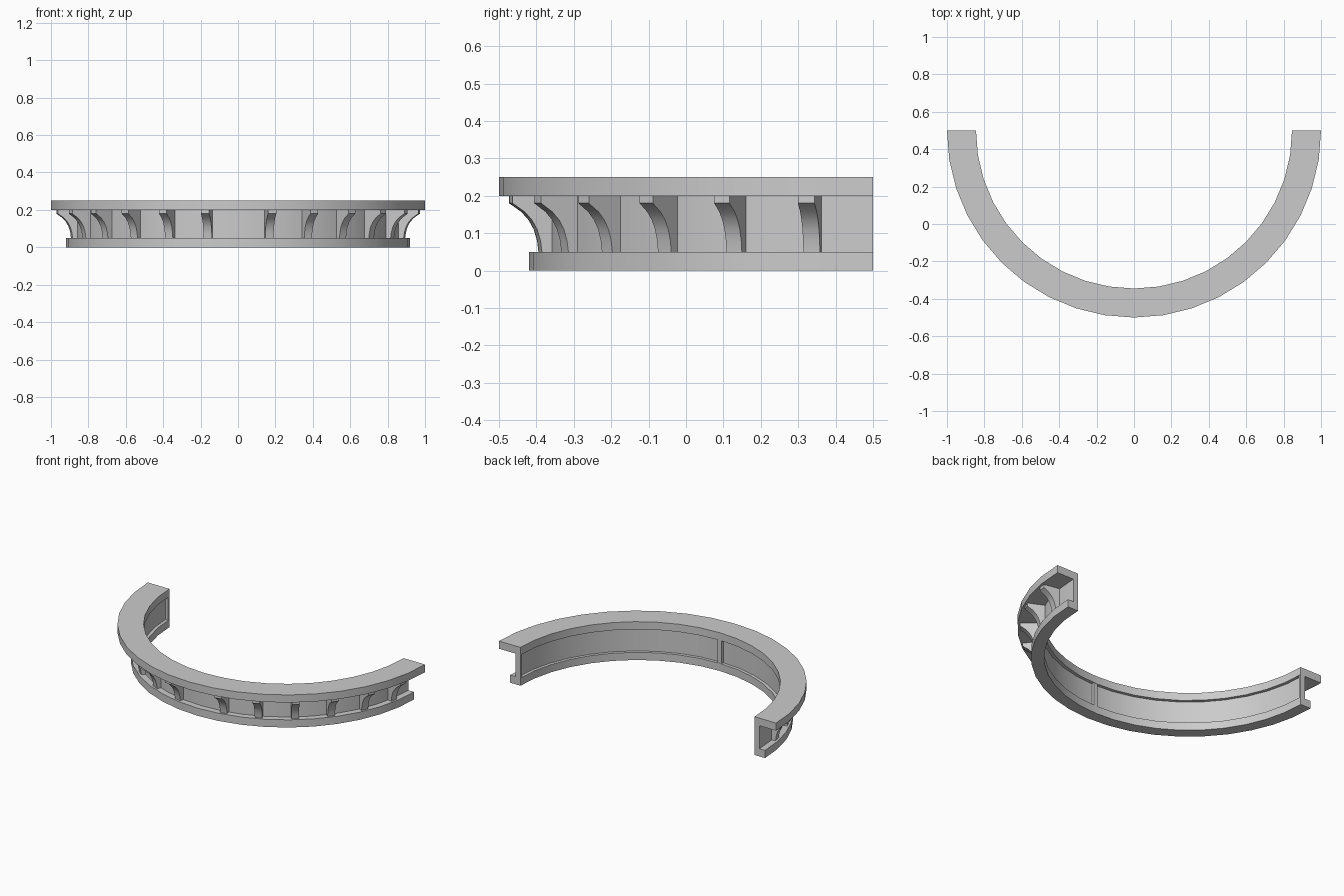
import bpy, bmesh
from math import radians, cos, sin, pi

if "Cube" in bpy.data.objects:
    bpy.data.objects.remove(bpy.data.objects["Cube"])

CY = 0.5        # ring centre lies on the back edge
SEGS = 20       # facets around the half ring


def finish(name, bm, smooth=False):
    bmesh.ops.remove_doubles(bm, verts=bm.verts, dist=1e-5)
    bmesh.ops.recalc_face_normals(bm, faces=bm.faces)
    me = bpy.data.meshes.new(name)
    bm.to_mesh(me)
    bm.free()
    ob = bpy.data.objects.new(name, me)
    bpy.context.collection.objects.link(ob)
    if smooth:
        bpy.ops.object.select_all(action='DESELECT')
        bpy.context.view_layer.objects.active = ob
        ob.select_set(True)
        bpy.ops.object.shade_smooth_by_angle(angle=radians(30))
    return ob


def half_ring(name, r0, r1, z0, z1):
    """Sweep a rectangular section through the front half circle."""
    bm = bmesh.new()
    rows = []
    for i in range(SEGS + 1):
        a = pi * i / SEGS
        rows.append([bm.verts.new((r * cos(a), CY - r * sin(a), z))
                     for r, z in ((r0, z0), (r1, z0), (r1, z1), (r0, z1))])
    for p, q in zip(rows, rows[1:]):
        for k in range(4):
            n = (k + 1) % 4
            bm.faces.new((p[k], p[n], q[n], q[k]))
    bm.faces.new(rows[0])
    bm.faces.new(rows[-1])
    return finish(name, bm, True)


def radial_plate(name, profile, angle, t0, t1, smooth=False):
    """Extrude an (r, z) profile sideways from t0 to t1 at a given angle."""
    a = radians(angle)
    bm = bmesh.new()
    sides = [[bm.verts.new((r * cos(a) - t * sin(a),
                            CY - r * sin(a) - t * cos(a), z))
              for r, z in profile] for t in (t0, t1)]
    n = len(profile)
    for k in range(n):
        m = (k + 1) % n
        bm.faces.new((sides[0][k], sides[0][m], sides[1][m], sides[1][k]))
    bm.faces.new(sides[0])
    bm.faces.new(sides[1])
    return finish(name, bm, smooth)


# Top slab, bottom band and the thin wall between them
half_ring("top_slab", 0.845, 1.0, 0.20, 0.25)
half_ring("bottom_band", 0.845, 0.92, 0.0, 0.05)
half_ring("wall", 0.865, 0.88, 0.05, 0.20)

# Inner ribs at both ends and at the middle joint
rib = [(0.846, 0.05), (0.87, 0.05), (0.87, 0.20), (0.846, 0.20)]
radial_plate("rib_right", rib, 0, 0.0, 0.015)
radial_plate("rib_middle", rib, 90, -0.015, 0.015)
radial_plate("rib_left", rib, 180, -0.015, 0.0)

# Curved brackets, six per quarter
bracket = [(0.87, 0.05), (0.905, 0.05), (0.909, 0.08), (0.918, 0.11),
           (0.932, 0.135), (0.952, 0.157), (0.985, 0.18), (0.985, 0.20),
           (0.87, 0.20)]
for i in range(6):
    a = 10.45 + 13.77 * i
    radial_plate(f"bracket_right_{i + 1}", bracket, a, -0.0225, 0.0225, True)
    radial_plate(f"bracket_left_{i + 1}", bracket, 179.6 - a, -0.0225, 0.0225, True)
